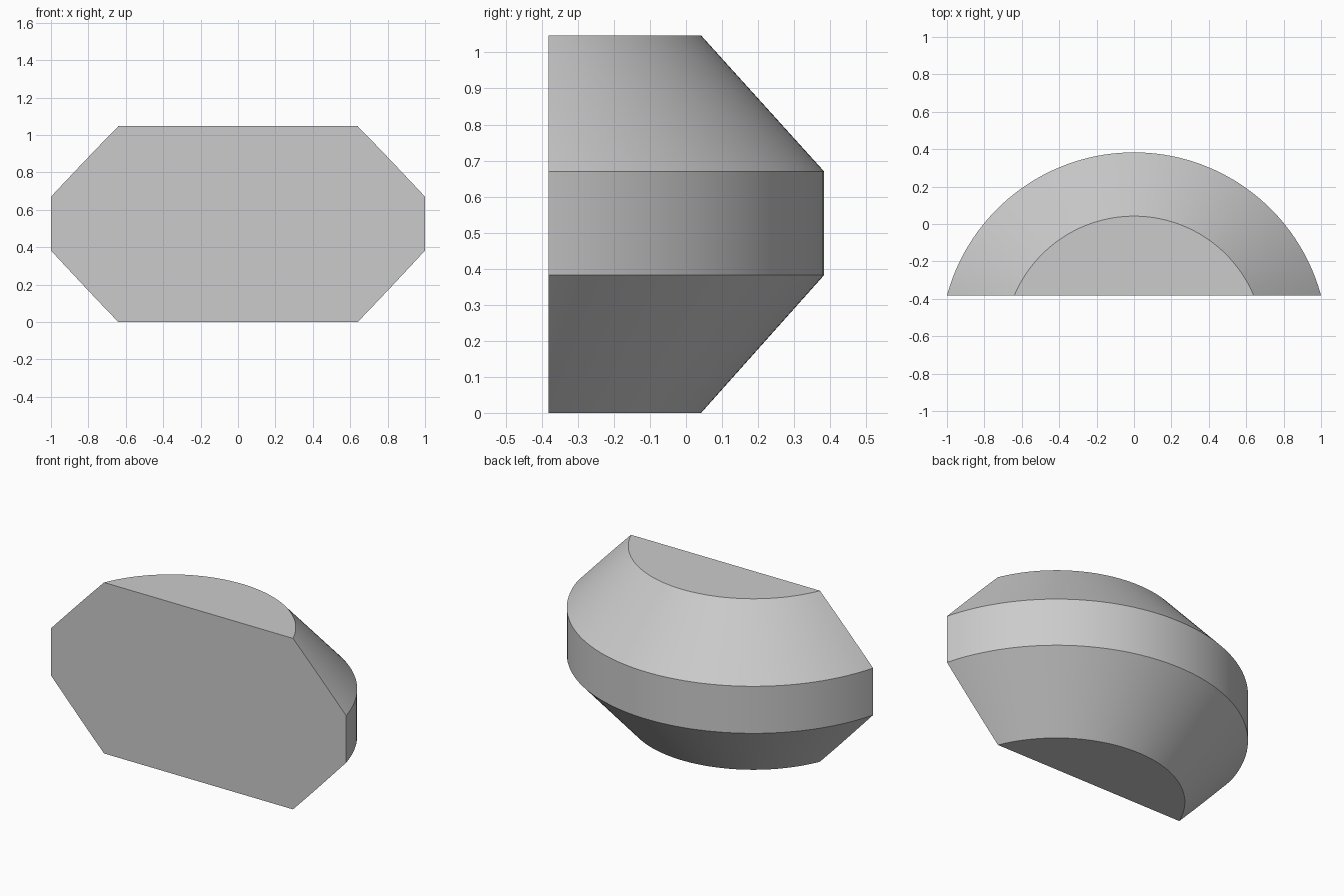
import bpy, bmesh, math
from mathutils import Vector

cube = bpy.data.objects.get("Cube")
if cube:
    bpy.data.objects.remove(cube, do_unlink=True)

# Plain grey finish
grey = bpy.data.materials.new("light_grey")
grey.use_nodes = True
colour = (0.6, 0.6, 0.6, 1.0)
grey.diffuse_color = colour
grey.node_tree.nodes["Principled BSDF"].inputs["Base Color"].default_value = colour

# Double-bevelled disc: (radius, height) profile around a vertical axis
AXIS_Y, FRONT_Y, SEGMENTS = -0.653, -0.382, 160
profile = [(0.695, 0.0), (1.036, 0.382), (1.036, 0.67), (0.695, 1.047)]

bm = bmesh.new()
rings = []
for radius, z in profile:
    angles = [math.tau * i / SEGMENTS for i in range(SEGMENTS)]
    rings.append([bm.verts.new((radius * math.cos(a), AXIS_Y + radius * math.sin(a), z))
                  for a in angles])
for low, high in zip(rings, rings[1:]):
    for i in range(SEGMENTS):
        j = (i + 1) % SEGMENTS
        bm.faces.new((low[i], low[j], high[j], high[i]))
bm.faces.new(rings[0][::-1])
bm.faces.new(rings[-1])

# Slice off the front and close the flat face
cut = bmesh.ops.bisect_plane(bm, geom=bm.verts[:] + bm.edges[:] + bm.faces[:],
                             plane_co=Vector((0, FRONT_Y, 0)),
                             plane_no=Vector((0, 1, 0)), clear_inner=True)
rim = [e for e in cut["geom_cut"] if isinstance(e, bmesh.types.BMEdge)]
bmesh.ops.holes_fill(bm, edges=rim, sides=0)
bmesh.ops.recalc_face_normals(bm, faces=bm.faces[:])

mesh = bpy.data.meshes.new("bevelled_half_disc")
bm.to_mesh(mesh)
bm.free()
mesh.materials.append(grey)
body = bpy.data.objects.new("bevelled_half_disc", mesh)
bpy.context.collection.objects.link(body)

# Smooth curved bands, crisp edges between them
bpy.ops.object.select_all(action="DESELECT")
body.select_set(True)
bpy.context.view_layer.objects.active = body
bpy.ops.object.shade_smooth_by_angle(angle=math.radians(30))
